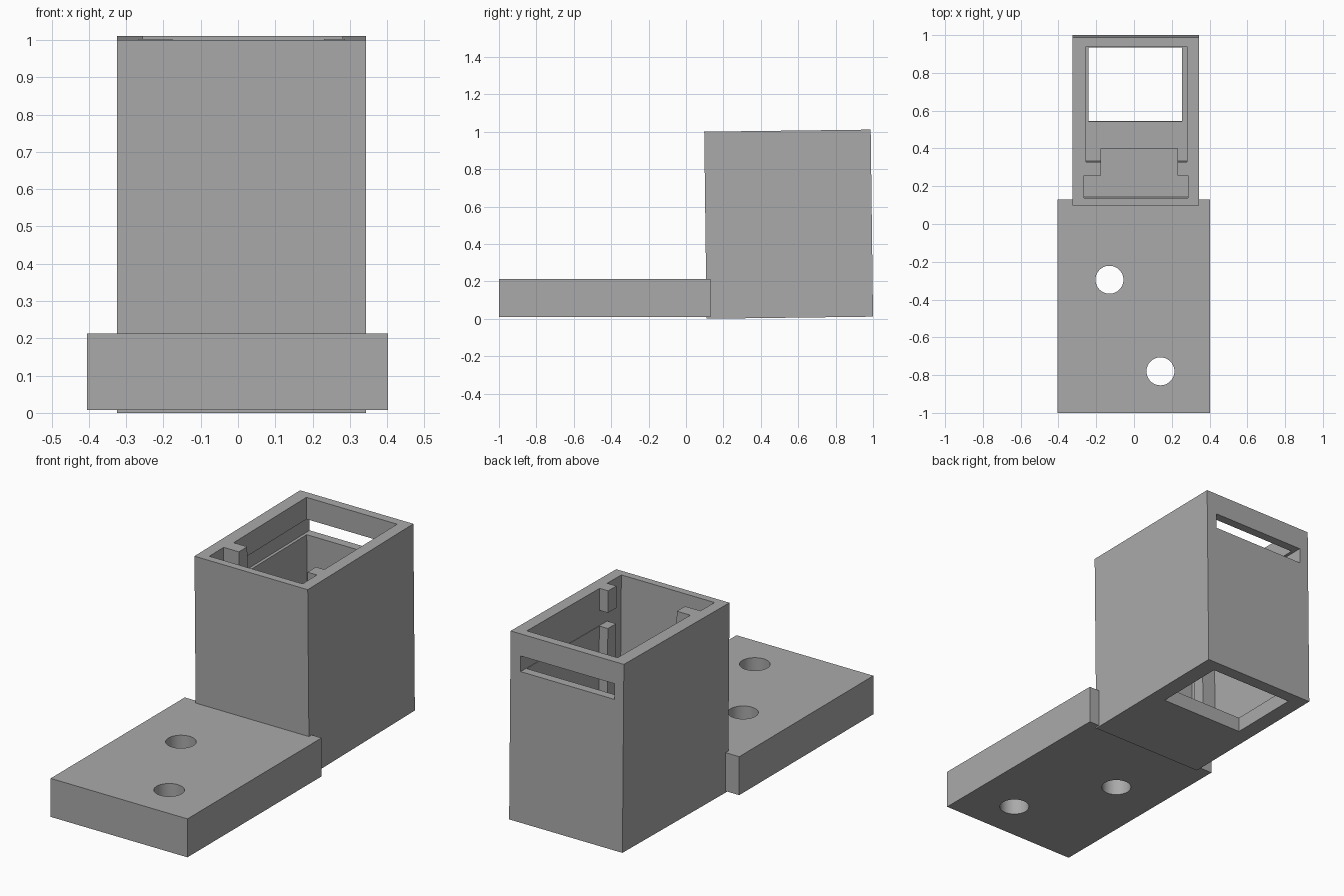
import bpy
from math import pi
from mathutils import Matrix, Vector

default = bpy.data.objects.get("Cube")
if default:
    bpy.data.objects.remove(default, do_unlink=True)

# Single plain grey
grey = bpy.data.materials.new("plain grey")
grey.use_nodes = True
grey.diffuse_color = (0.4, 0.4, 0.4, 1)
grey.node_tree.nodes["Principled BSDF"].inputs["Base Color"].default_value = (0.4, 0.4, 0.4, 1)


def block(name, xs, ys, zs):
    """Box spanning the given x, y and z ranges."""
    bpy.ops.mesh.primitive_cube_add(size=1)
    ob = bpy.context.object
    ob.name = name
    lo, hi = (Vector(p) for p in zip(xs, ys, zs))
    ob.data.transform(Matrix.Translation((lo + hi) / 2) @ Matrix.Diagonal((*(hi - lo), 1)))
    ob.data.materials.append(grey)
    return ob


def cut(target, cutters):
    """Subtract every cutter, bake the result and discard the cutters."""
    for c in cutters:
        c.hide_render = True
        mod = target.modifiers.new("cut", "BOOLEAN")
        mod.operation = "DIFFERENCE"
        mod.solver = "EXACT"
        mod.object = c
    graph = bpy.context.evaluated_depsgraph_get()
    mesh = bpy.data.meshes.new_from_object(target.evaluated_get(graph))
    target.modifiers.clear()
    target.data = mesh
    for c in cutters:
        bpy.data.objects.remove(c, do_unlink=True)


# Mounting plate with two round screw holes
plate = block("mounting_plate", (-0.405, 0.402), (-1, 0.13), (0.008, 0.213))
drills = []
for x, y in ((-0.13, -0.295), (0.14, -0.78)):
    bpy.ops.mesh.primitive_cylinder_add(vertices=48, radius=0.074, depth=1, location=(x, y, 0.1))
    drills.append(bpy.context.object)
    drills[-1].data.materials.append(grey)
cut(plate, drills)
bpy.context.view_layer.objects.active = plate
plate.select_set(True)
bpy.ops.object.shade_smooth_by_angle(angle=pi / 6)

# Open housing: the cavities leave two guide ribs between them
housing = block("housing", (-0.325, 0.343), (0.11, 1), (0, 1))
cut(housing, [
    block("main_cavity", (-0.255, 0.28), (0.34, 0.953), (0.08, 1.2)),
    block("front_pocket", (-0.265, 0.285), (0.15, 0.27), (0.04, 1.2)),
    block("rib_gap", (-0.175, 0.23), (0.2, 0.4), (0.04, 1.2)),
    block("lid_slot", (-0.271, 0.2825), (0.155, 1.2), (0.8, 0.883)),
    block("floor_opening", (-0.24, 0.253), (0.545, 0.935), (-0.2, 0.2)),
])

# The housing leans very slightly forward
pivot = Matrix.Translation((0, 0.11, 0))
housing.data.transform(pivot @ Matrix.Rotation(0.0125, 4, "X") @ pivot.inverted())
